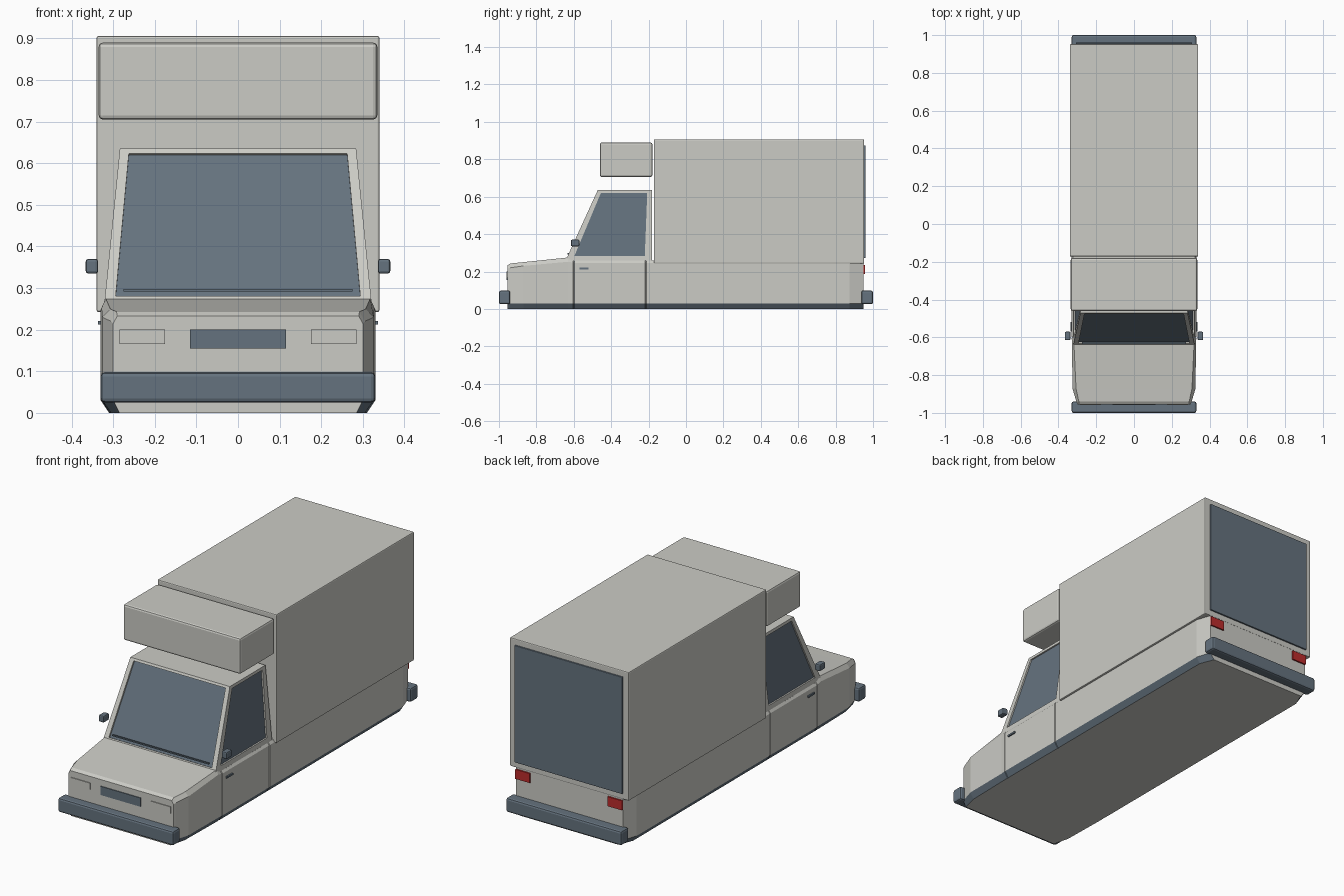
import bpy, bmesh
from mathutils import Vector

if "Cube" in bpy.data.objects:
    bpy.data.objects.remove(bpy.data.objects["Cube"], do_unlink=True)


def material(name, rgb):
    m = bpy.data.materials.new(name)
    m.use_nodes = True
    m.diffuse_color = (*rgb, 1)
    m.node_tree.nodes["Principled BSDF"].inputs["Base Color"].default_value = (*rgb, 1)
    return m


GREY = material("light grey paint", (0.6, 0.6, 0.56))
DARK = material("dark slate", (0.13, 0.17, 0.21))
RED = material("red lamp", (0.5, 0.025, 0.025))


def finish(name, bm, mats):
    bmesh.ops.recalc_face_normals(bm, faces=bm.faces)
    me = bpy.data.meshes.new(name)
    bm.to_mesh(me)
    bm.free()
    for m in mats:
        me.materials.append(m)
    ob = bpy.data.objects.new(name, me)
    bpy.context.scene.collection.objects.link(ob)
    return ob


def box(name, x, y, z, mat, bevel=0.0):
    """Box from (low, high) ranges, with an optional chamfer."""
    bm = bmesh.new()
    bmesh.ops.create_cube(bm, size=1)
    for v in bm.verts:
        v.co = [r[0] + (c + 0.5) * (r[1] - r[0]) for c, r in zip(v.co, (x, y, z))]
    if bevel:
        bmesh.ops.bevel(bm, geom=bm.edges[:], offset=bevel, segments=2,
                        profile=0.5, affect='EDGES')
    return finish(name, bm, [mat])


def pair(name, x, y, z, mat, bevel=0.0):
    """The same box on both sides."""
    box("left_" + name, x, y, z, mat, bevel)
    box("right_" + name, (-x[1], -x[0]), y, z, mat, bevel)


# Lower body: cross-sections lofted from nose to tail, with door seams
# Each section: y, sill half width, side half width, shoulder z, top half width, top z
sections = [
    (-0.955, 0.285, 0.300, 0.215, 0.290, 0.233),
    (-0.940, 0.288, 0.305, 0.220, 0.292, 0.243),
    (-0.870, 0.305, 0.326, 0.230, 0.307, 0.250),
    (-0.630, 0.310, 0.328, 0.252, 0.318, 0.275),
    (-0.606, 0.310, 0.330, 0.248, 0.320, 0.262),
]
door = (0.310, 0.330, 0.246, 0.322, 0.258)
seam = (0.307, 0.326, 0.244, 0.318, 0.254)
for y in (-0.600, -0.215):
    sections += [(y - 0.003, *door), (y - 0.001, *seam),
                 (y + 0.001, *seam), (y + 0.003, *door)]
sections += [(0.875, *door), (0.950, 0.280, 0.305, 0.240, 0.300, 0.250)]

bm = bmesh.new()
rings = []
for y, sill, side, shoulder, top, height in sections:
    half = [(sill, 0), (side, 0.03), (side, shoulder), (top, height)]
    loop = half + [(-x, z) for x, z in reversed(half)]
    rings.append([bm.verts.new((x, y, z)) for x, z in loop])
for a, b in zip(rings, rings[1:]):
    for i in range(8):
        j = (i + 1) % 8
        f = bm.faces.new((a[i], a[j], b[j], b[i]))
        f.material_index = 1 if i in (0, 6) else 0   # dark sills
bm.faces.new(rings[0])
bm.faces.new(rings[-1])
finish("lower_body", bm, [GREY, DARK])

# Cab: tapered shell with recessed windscreen and side windows
bm = bmesh.new()
P = {}
for s in (-1, 1):
    P[s, "front_low"] = Vector((s * 0.322, -0.645, 0.256))
    P[s, "front_high"] = Vector((s * 0.284, -0.472, 0.635))
    P[s, "back_high"] = Vector((s * 0.284, -0.182, 0.635))
    P[s, "back_low"] = Vector((s * 0.322, -0.182, 0.256))


def quad(pts, mat=0):
    f = bm.faces.new([bm.verts.new(p) for p in pts])
    f.material_index = mat


def window(corners, u, v, depth):
    """Wall of four corners with a sunken pane at fractions u, v."""
    bl, br, tr, tl = corners
    at = lambda a, b: bl.lerp(br, a).lerp(tl.lerp(tr, a), b)
    rim = [at(u[0], v[0]), at(u[1], v[0]), at(u[1], v[1]), at(u[0], v[1])]
    pane = [p + depth for p in rim]
    for i in range(4):
        j = (i + 1) % 4
        quad((corners[i], corners[j], rim[j], rim[i]))
        quad((rim[i], rim[j], pane[j], pane[i]))
    quad(pane, 1)


window([P[-1, "front_low"], P[1, "front_low"], P[1, "front_high"], P[-1, "front_high"]],
       (0.04, 0.96), (0.065, 0.97), Vector((0, 0.008, -0.004)))
for s in (-1, 1):
    window([P[s, "front_low"], P[s, "back_low"], P[s, "back_high"], P[s, "front_high"]],
           (0.08, 0.915), (0.07, 0.96), Vector((-s * 0.008, 0, 0)))
for a, b in (("front_high", "back_high"), ("back_high", "back_low"), ("back_low", "front_low")):
    quad((P[-1, a], P[1, a], P[1, b], P[-1, b]))
bmesh.ops.remove_doubles(bm, verts=bm.verts, dist=0.0005)
finish("cab", bm, [GREY, DARK])
box("windscreen_wiper_strip", (-0.275, 0.275), (-0.634, -0.626), (0.292, 0.298), DARK)

# Cargo box, overhead box and rear door
box("cargo_box", (-0.34, 0.34), (-0.172, 0.952), (0.242, 0.906), GREY, 0.005)
box("overhead_box", (-0.335, 0.335), (-0.46, -0.18), (0.705, 0.89), GREY, 0.01)
box("rear_door", (-0.308, 0.308), (0.95, 0.96), (0.272, 0.875), DARK, 0.002)

# Bumpers
box("front_bumper", (-0.33, 0.33), (-1.0, -0.94), (0.025, 0.098), DARK, 0.01)
box("rear_bumper", (-0.33, 0.33), (0.937, 1.0), (0.025, 0.098), DARK, 0.01)

# Front plate, lamps, mirrors and handles
box("front_plate", (-0.115, 0.115), (-0.959, -0.953), (0.155, 0.2), DARK)
pair("headlight", (0.175, 0.285), (-0.959, -0.953), (0.165, 0.2), GREY)
pair("tail_light", (0.222, 0.305), (0.945, 0.958), (0.187, 0.236), RED)
pair("mirror", (0.336, 0.366), (-0.615, -0.57), (0.335, 0.37), DARK, 0.006)
pair("door_handle", (0.328, 0.337), (-0.57, -0.52), (0.212, 0.221), DARK)
